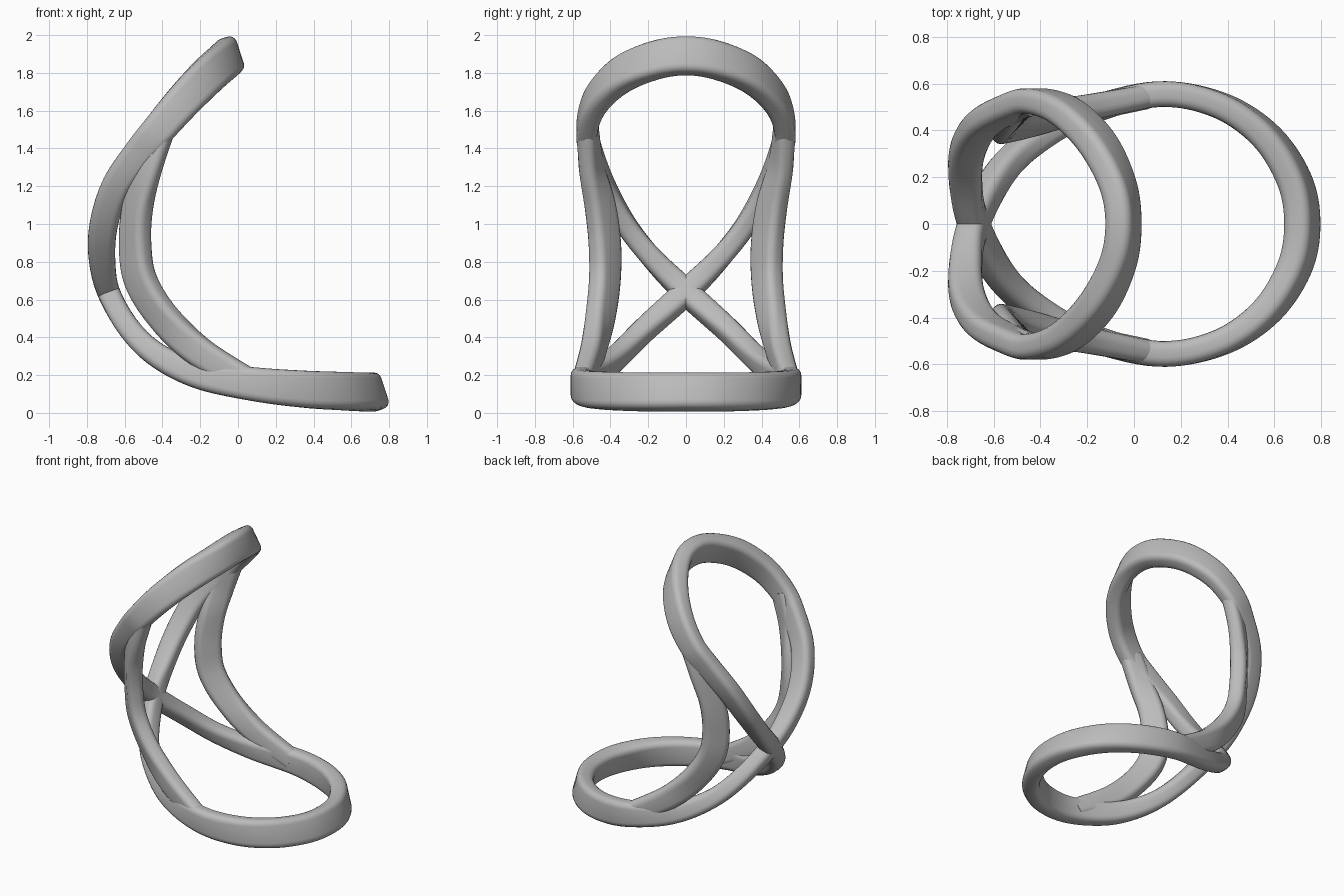
import bpy, bmesh
from math import sin, cos, pi, radians
from mathutils import Vector

cube = bpy.data.objects.get("Cube")
if cube:
    bpy.data.objects.remove(cube, do_unlink=True)

grey = bpy.data.materials.new("satin_grey")
grey.use_nodes = True
colour = (0.5, 0.5, 0.5, 1)
grey.diffuse_color = colour
bsdf = next(n for n in grey.node_tree.nodes if n.type == 'BSDF_PRINCIPLED')
bsdf.inputs["Base Color"].default_value = colour
bsdf.inputs["Roughness"].default_value = 0.5


def spline(keys, steps, closed):
    """Smooth interpolation through rows of (position, height direction, thickness, width)."""
    n = len(keys)
    rows = [Vector((*p, *h, t, w)) for p, h, t, w in keys]

    def at(i):
        return rows[i % n] if closed else rows[max(0, min(n - 1, i))]
    out = []
    for i in range(n if closed else n - 1):
        a, b, c, d = (at(i + k) for k in (-1, 0, 1, 2))
        for s in range(steps):
            u = s / steps
            out.append(b + 0.5 * u * ((c - a) + u * ((2 * a - 5 * b + 4 * c - d)
                                                     + u * (3 * (b - c) + d - a))))
    if not closed:
        out.append(rows[-1].copy())
    return out


def rounded_section(thick, wide, radius=0.04, arc=5):
    """Outline of a bar with rounded corners."""
    pts = []
    for q in range(4):
        sx, sy = (1, -1, -1, 1)[q], (1, 1, -1, -1)[q]
        for k in range(arc):
            a = pi / 2 * (q + k / (arc - 1))
            pts.append((sx * (thick / 2 - radius) + radius * cos(a),
                        sy * (wide / 2 - radius) + radius * sin(a)))
    return pts


def bar(name, keys, closed, steps=10):
    """Loft a rounded bar along the keyed path."""
    path = spline(keys, steps, closed)
    n = len(path)
    bm = bmesh.new()
    rings = []
    for i, row in enumerate(path):
        nxt = path[(i + 1) % n] if closed else path[min(i + 1, n - 1)]
        prv = path[i - 1] if closed else path[max(i - 1, 0)]
        centre = Vector(row[:3])
        along = (Vector(nxt[:3]) - Vector(prv[:3])).normalized()
        h = Vector(row[3:6])
        h = (h - along * h.dot(along)).normalized()
        w = along.cross(h)
        rings.append([bm.verts.new(centre + h * a + w * b)
                      for a, b in rounded_section(row[6], row[7])])
    m = len(rings[0])
    for i in range(n if closed else n - 1):
        r, s = rings[i], rings[(i + 1) % n]
        for j in range(m):
            k = (j + 1) % m
            bm.faces.new((r[j], r[k], s[k], s[j]))
    if not closed:
        bm.faces.new(rings[0])
        bm.faces.new(rings[-1])
    bmesh.ops.recalc_face_normals(bm, faces=bm.faces)
    mesh = bpy.data.meshes.new(name)
    bm.to_mesh(mesh)
    bm.free()
    mesh.materials.append(grey)
    obj = bpy.data.objects.new(name, mesh)
    bpy.context.collection.objects.link(obj)
    bpy.ops.object.select_all(action='DESELECT')
    obj.select_set(True)
    bpy.context.view_layer.objects.active = obj
    bpy.ops.object.shade_smooth_by_angle(angle=radians(40))
    return obj


def flip(v):
    return (v[0], -v[1], v[2])


# Half of the crossing loop: x, y, z, tilt in degrees, thickness, width
half = [
    (.72, 0, .11, -72, .2, .12),
    (.685, .19, .11, -73, .2, .12),
    (.56, .38, .115, -76, .2, .115),
    (.36, .51, .125, -82, .195, .11),
    (.1, .555, .15, -93, .18, .11),
    (-.2, .48, .2, -110, .15, .11),
    (-.42, .36, .3, -128, .13, .11),
    (-.57, .22, .44, -142, .12, .12),
    (-.685, 0, .64, -160, .12, .13),
    (-.72, -.18, .82, -178, .14, .115),
    (-.71, -.32, 1, -190, .15, .11),
    (-.645, -.43, 1.2, -204, .155, .11),
    (-.52, -.5, 1.38, -217, .165, .11),
    (-.42, -.525, 1.5, -223, .175, .11),
    (-.29, -.48, 1.65, -229, .19, .115),
    (-.16, -.35, 1.785, -238, .2, .12),
    (-.07, -.17, 1.865, -248, .2, .12),
    (-.045, 0, 1.89, -252, .2, .12),
]
loop = [((x, y, z), (cos(radians(a)), 0, sin(radians(a))), t, w)
        for x, y, z, a, t, w in half]
loop += [(flip(p), h, t, w) for p, h, t, w in reversed(loop[1:-1])]
bar("crossing_loop", loop, True, 8)

# Side struts joining the upper and lower rings
low, mid, high = (.55, .2, .8), (.7, .7, 0), (.75, .2, -.5)
strut = [
    ((-.41, .52, 1.5), high, .15, .1),
    ((-.48, .5, 1.3), (.75, .4, -.3), .16, .1),
    ((-.53, .455, 1.1), mid, .17, .11),
    ((-.545, .43, .9), mid, .18, .11),
    ((-.515, .43, .7), (.7, .6, .2), .18, .11),
    ((-.39, .455, .5), (.65, .5, .4), .17, .11),
    ((-.2, .495, .32), low, .16, .11),
    ((.06, .545, .165), low, .14, .1),
]
bar("left_strut", strut, False)
bar("right_strut", [(flip(p), flip(h), t, w) for p, h, t, w in strut], False)
